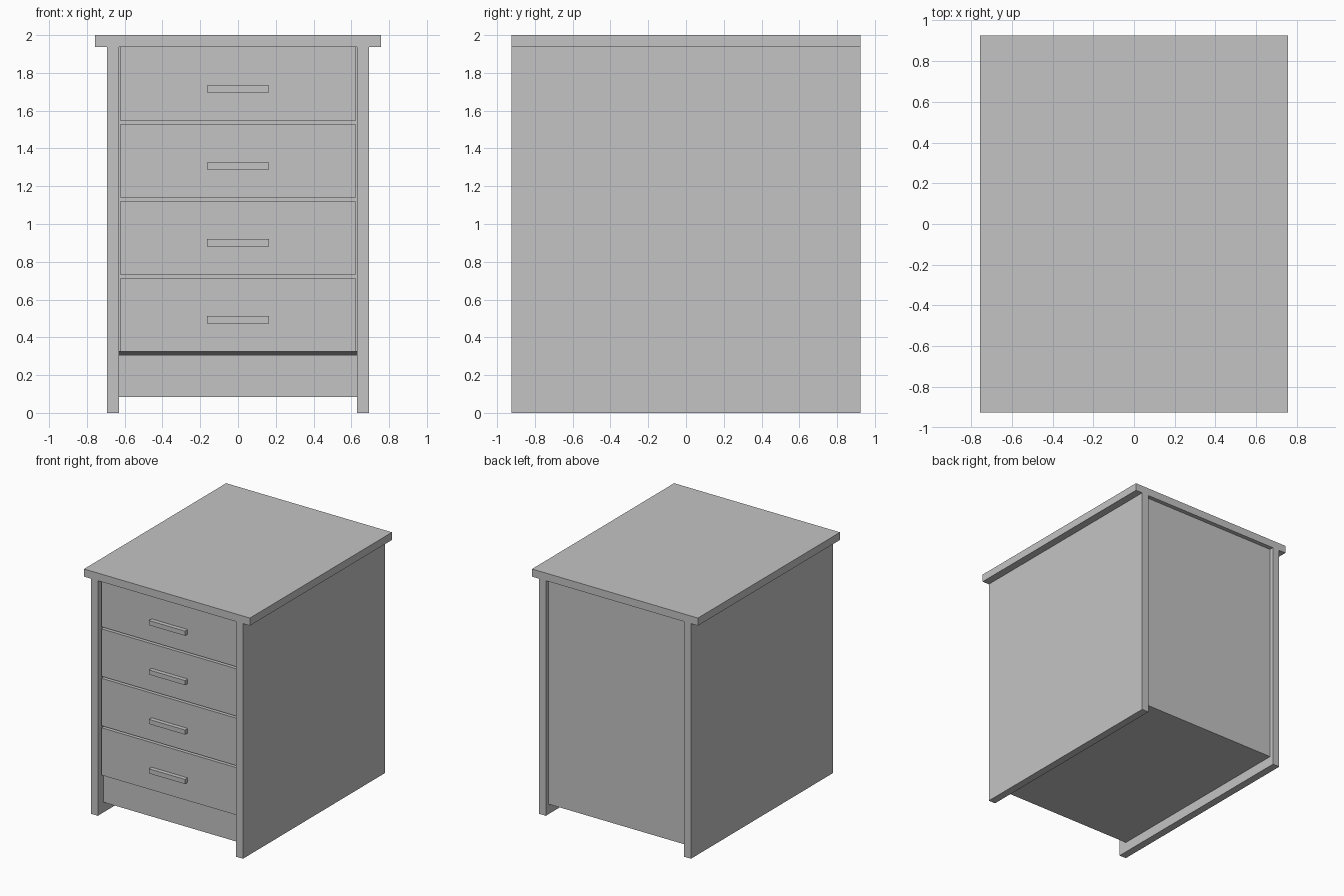
import bpy
import bmesh

cube = bpy.data.objects.get("Cube")
if cube:
    bpy.data.objects.remove(cube, do_unlink=True)

grey = bpy.data.materials.new("plain grey")
grey.use_nodes = True
colour = (0.55, 0.55, 0.55, 1)
grey.diffuse_color = colour
grey.node_tree.nodes["Principled BSDF"].inputs["Base Color"].default_value = colour


def box(name, x, y, z):
    """Box from (min, max) pairs on each axis."""
    bm = bmesh.new()
    bmesh.ops.create_cube(bm, size=1)
    for v in bm.verts:
        v.co = [lim[0] if c < 0 else lim[1] for c, lim in zip(v.co, (x, y, z))]
    mesh = bpy.data.meshes.new(name)
    bm.to_mesh(mesh)
    bm.free()
    mesh.materials.append(grey)
    obj = bpy.data.objects.new(name, mesh)
    bpy.context.collection.objects.link(obj)
    return obj


DEPTH = 0.925          # half depth of the cabinet
INNER = 0.63           # inside face of the side panels
UNDER_TOP = 1.937      # underside of the top board
FACE = -0.89           # front plane of the drawers
RECESS = -0.85         # plane of the plinth and the drawer gaps

# Top board and side panels
box("top_board", (-0.756, 0.756), (-DEPTH, DEPTH), (UNDER_TOP, 2))
box("left_side", (INNER, 0.693), (-DEPTH, DEPTH), (0, UNDER_TOP))
box("right_side", (-0.693, -INNER), (-DEPTH, DEPTH), (0, UNDER_TOP))

# Back panel and solid base with recessed plinth
box("back_panel", (-INNER, INNER), (0.86, 0.89), (0.083, UNDER_TOP))
box("base", (-INNER, INNER), (RECESS, 0.86), (0.083, 0.306))

# Carcass behind the drawers, its underside sloping gently down to the base
carcass = box("drawer_carcass", (-INNER, INNER), (RECESS, 0.86), (0.306, UNDER_TOP))
for v in carcass.data.vertices:
    if v.co.z < 1 and v.co.y < 0:
        v.co.z = 0.324

# Drawer fronts with bar handles, from the bottom up
for i in range(4):
    low = 0.324 + i * 0.4073
    box(f"drawer_front_{i + 1}", (-0.623, 0.623), (FACE, RECESS), (low, low + 0.391))
    mid = low + 0.169
    box(f"handle_{i + 1}", (-0.165, 0.165), (-DEPTH, FACE), (mid - 0.019, mid + 0.019))
